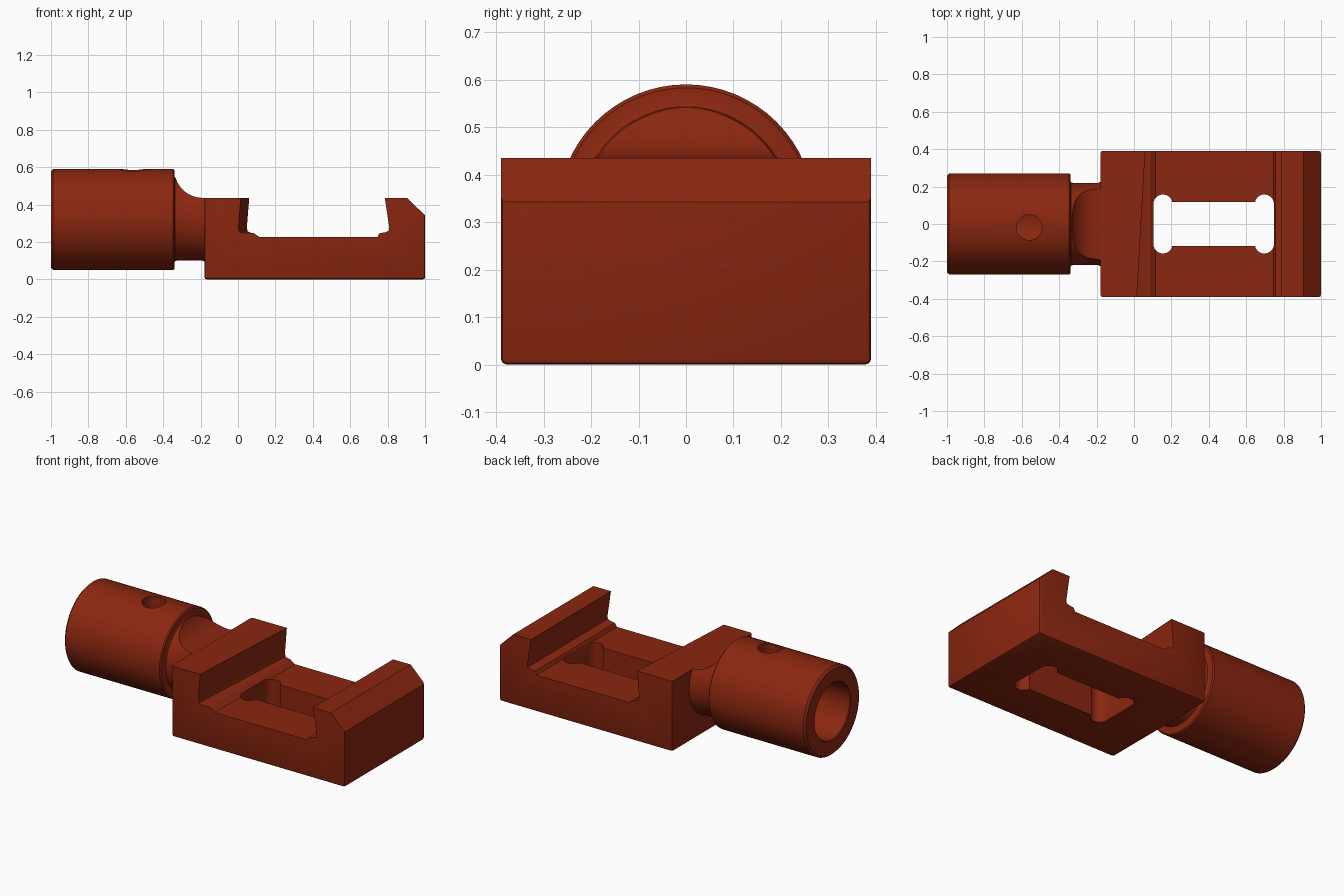
import bpy, bmesh, math

if "Cube" in bpy.data.objects:
    bpy.data.objects.remove(bpy.data.objects["Cube"])

AXIS_Z = 0.32          # height of the shank axis
SEG = 64

red = bpy.data.materials.new("dark red")
red.diffuse_color = (0.26, 0.02, 0.005, 1)
red.use_nodes = True
red.node_tree.nodes["Principled BSDF"].inputs["Base Color"].default_value = red.diffuse_color


def finish(name, bm):
    bmesh.ops.recalc_face_normals(bm, faces=bm.faces)
    me = bpy.data.meshes.new(name)
    bm.to_mesh(me)
    bm.free()
    ob = bpy.data.objects.new(name, me)
    bpy.context.collection.objects.link(ob)
    me.materials.append(red)
    return ob


def loft(name, a, b):
    """Solid between two matching closed loops of 3D points."""
    bm = bmesh.new()
    va, vb = [bm.verts.new(p) for p in a], [bm.verts.new(p) for p in b]
    bm.faces.new(va)
    bm.faces.new(vb)
    n = len(va)
    for i in range(n):
        j = (i + 1) % n
        bm.faces.new((va[i], va[j], vb[j], vb[i]))
    return finish(name, bm)


def lathe(name, profile):
    """Revolve (x, radius) points around the shank axis."""
    bm = bmesh.new()
    vs = [bm.verts.new((x, 0, AXIS_Z + r)) for x, r in profile]
    es = [bm.edges.new(p) for p in zip(vs, vs[1:])]
    bmesh.ops.spin(bm, geom=vs + es, cent=(0, 0, AXIS_Z), axis=(1, 0, 0),
                   angle=2 * math.pi, steps=SEG)
    bmesh.ops.remove_doubles(bm, verts=bm.verts, dist=1e-5)
    return finish(name, bm)


def arc(cx, cy, r, a0, a1, n=12):
    return [(cx + r * math.cos(math.radians(a0 + (a1 - a0) * i / n)),
             cy + r * math.sin(math.radians(a0 + (a1 - a0) * i / n))) for i in range(n + 1)]


def cut(target, cutter):
    m = target.modifiers.new("cut", 'BOOLEAN')
    m.operation, m.solver, m.object = 'DIFFERENCE', 'EXACT', cutter
    bpy.context.view_layer.objects.active = target
    bpy.ops.object.modifier_apply(modifier=m.name)
    bpy.data.objects.remove(cutter)


def smooth(ob):
    bpy.ops.object.select_all(action='DESELECT')
    ob.select_set(True)
    bpy.context.view_layer.objects.active = ob
    bpy.ops.object.shade_smooth_by_angle(angle=math.radians(30))


# clamp block with a chamfered far jaw
outline = [(-0.18, 0), (1, 0), (1, 0.342), (0.905, 0.435), (-0.18, 0.435)]
block = loft("clamp_block", [(x, -0.39, z) for x, z in outline],
             [(x, 0.39, z) for x, z in outline])
bm = bmesh.new()
bm.from_mesh(block.data)
low = [e for e in bm.edges if all(v.co.z < 0.001 for v in e.verts)
       or (min(v.co.z for v in e.verts) < 0.001)]
bmesh.ops.bevel(bm, geom=low, offset=0.012, segments=2, profile=0.5, affect='EDGES')
bm.to_mesh(block.data)
bm.free()


# undercut rail channel, its near wall running at a slight angle
def channel(y):
    s = 0.0375 + 0.0225 * y / 0.39
    pts = [(s, 0.5), (s, 0.435), (s - 0.013, 0.275), (s - 0.008, 0.257), (s + 0.004, 0.25),
           (0.085, 0.247), (0.115, 0.226), (0.745, 0.226), (0.757, 0.247),
           (0.79, 0.252), (0.806, 0.26), (0.809, 0.275), (0.785, 0.435), (0.785, 0.5)]
    return [(x, y, z) for x, z in pts]


k = 0.41 / 0.39 * 0.39
cut(block, loft("channel_cutter", channel(-k), channel(k)))

# dog-bone slot through the floor
h, r = 0.117, 0.051
x0, x1, yc = 0.155, 0.697, 0.107
a = math.degrees(math.asin((h - yc) / r))
slot = (arc(x0, yc, r, a, 180) + arc(x0, -yc, r, 180, 360 - a)
        + arc(x1, -yc, r, 180 + a, 360) + arc(x1, yc, r, 0, 180 - a))
cut(block, loft("slot_cutter", [(x, y, -0.1) for x, y in slot],
                [(x, y, 0.4) for x, y in slot]))
smooth(block)

# hollow barrel and neck
shank = lathe("socket_shank", [
    (-0.40, 0), (-0.40, 0.172), (-0.995, 0.172), (-1, 0.177), (-1, 0.258), (-0.988, 0.27),
    (-0.347, 0.27), (-0.34, 0.263), (-0.34, 0.232), (-0.336, 0.223), (-0.328, 0.22),
    (-0.192, 0.22), (-0.18, 0.226), (-0.17, 0.226), (-0.17, 0)])

# concave sweep from the barrel down to the block top
sweep = arc(-0.19, 0.585, 0.149, 180, 270, 20) + [(-0.1, 0.434), (-0.1, 0.7), (-0.339, 0.7)]
cut(shank, loft("sweep_cutter", [(x, -0.4, z) for x, z in sweep],
                [(x, 0.4, z) for x, z in sweep]))

# set-screw hole into the bore
hole = arc(-0.56, -0.018, 0.068, 0, 360, 32)[:-1]
cut(shank, loft("hole_cutter", [(x, y, AXIS_Z) for x, y in hole],
                [(x, y, 0.8) for x, y in hole]))
smooth(shank)
